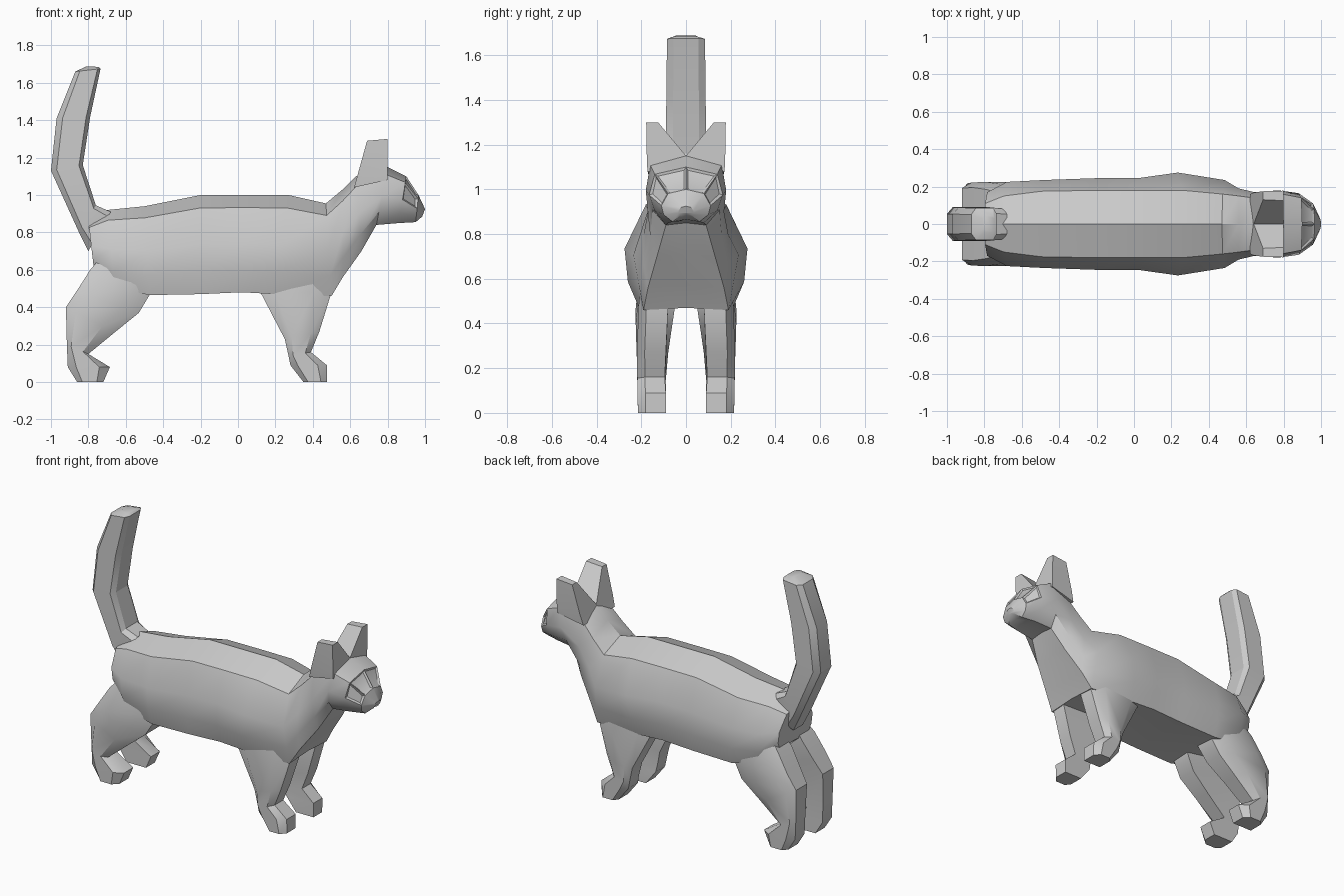
import bpy, bmesh
from mathutils import Vector

cube = bpy.data.objects.get("Cube")
if cube:
    bpy.data.objects.remove(cube, do_unlink=True)

fur = bpy.data.materials.new("grey fur")
fur.use_nodes = True
GREY = (0.6, 0.6, 0.6, 1)
fur.diffuse_color = GREY
fur.node_tree.nodes["Principled BSDF"].inputs["Base Color"].default_value = GREY


def loft(name, rings, mirror=False, angle=0.6, detail=None):
    """Skin a list of equal-sized point rings and cap both ends."""
    bm = bmesh.new()
    loops = [[bm.verts.new(p) for p in ring] for ring in rings]
    n = len(loops[0])
    for a, b in zip(loops, loops[1:]):
        for i in range(n):
            j = (i + 1) % n
            bm.faces.new((a[i], a[j], b[j], b[i]))
    bm.faces.new(loops[0])
    bm.faces.new(loops[-1])
    bmesh.ops.recalc_face_normals(bm, faces=bm.faces)
    if detail:
        detail(bm)
    mesh = bpy.data.meshes.new(name)
    bm.to_mesh(mesh)
    bm.free()
    mesh.materials.append(fur)
    obj = bpy.data.objects.new(name, mesh)
    bpy.context.collection.objects.link(obj)
    bpy.ops.object.select_all(action='DESELECT')
    obj.select_set(True)
    bpy.context.view_layer.objects.active = obj
    bpy.ops.object.shade_smooth_by_angle(angle=angle)
    if mirror:
        mod = obj.modifiers.new("mirror", 'MIRROR')
        mod.use_axis = (False, True, False)
        mod.use_clip = False
        mod.use_mirror_merge = False
    return obj


def body_ring(xt, zt, xb, zb, *widths):
    """Ring from top to bottom of the trunk; widths run from back crease to belly."""
    top, bottom = Vector((xt, 0, zt)), Vector((xb, 0, zb))
    half = [bottom.lerp(top, h) + Vector((0, w, 0))
            for h, w in zip((0.87, 0.5, 0.22, 0), widths)]
    other = [Vector((p.x, -p.y, p.z)) for p in reversed(half)]
    return [top] + half + [bottom + Vector((0, 0, 0.01))] + other


def sink_eyes(bm):
    """Shallow eye sockets on the upper face."""
    eyes = []
    for f in bm.faces:
        c = f.calc_center_median()
        if c.x > 0.9 and c.z > 0.97 and 0.05 < abs(c.y) and f.normal.x > 0.2:
            eyes.append(f)
    if eyes:
        bmesh.ops.inset_individual(bm, faces=eyes, thickness=0.015, depth=-0.008)


# Trunk, neck and head: top x, z, bottom x, z, then half widths
loft("body_and_head", [body_ring(*s) for s in (
    (-.80, .86, -.77, .60, .11, .17, .17, .14),
    (-.70, .92, -.66, .50, .15, .225, .225, .19),
    (-.50, .94, -.47, .465, .175, .235, .235, .21),
    (-.20, 1.0, -.20, .47, .18, .245, .24, .21),
    (.02, 1.0, .02, .48, .18, .245, .24, .21),
    (.27, 1.0, .20, .47, .18, .275, .26, .21),
    (.47, .955, .50, .46, .16, .235, .21, .19),
    (.56, 1.03, .56, .56, .15, .19, .19, .17),
    (.63, 1.10, .66, .70, .14, .17, .16, .13),
    (.80, 1.15, .74, .84, .16, .18, .15, .09),
    (.90, 1.10, .86, .85, .14, .165, .14, .08),
    (.965, 1.0, .95, .855, .08, .11, .10, .06),
    (1.0, .925, .985, .885, .02, .035, .035, .025),
)], detail=sink_eyes)


def leg_ring(rear, front, inner, outer):
    """Hexagonal slice of a leg with bevelled outer corners."""
    r, f = Vector((rear[0], 0, rear[1])), Vector((front[0], 0, front[1]))
    spots = ((0, inner), (0, outer - .035), (.25, outer),
             (.8, outer), (1, outer - .03), (1, inner))
    return [f.lerp(r, t) + Vector((0, y, 0)) for t, y in spots]


# Legs, each a stack of rear and front points with inner and outer y
loft("front_legs", [leg_ring(*s) for s in (
    ((.15, .60), (.47, .60), .10, .20),
    ((.12, .48), (.50, .48), .08, .212),
    ((.25, .23), (.435, .27), .09, .22),
    ((.27, .14), (.39, .16), .095, .218),
    ((.28, .09), (.475, .09), .09, .217),
    ((.35, 0), (.475, 0), .09, .215),
)], mirror=True)

loft("back_legs", [leg_ring(*s) for s in (
    ((-.74, .66), (-.45, .56), .06, .20),
    ((-.79, .60), (-.47, .47), .05, .215),
    ((-.86, .49), (-.53, .37), .065, .225),
    ((-.92, .40), (-.66, .265), .08, .222),
    ((-.915, .20), (-.80, .15), .09, .217),
    ((-.91, .08), (-.685, .08), .09, .217),
    ((-.86, 0), (-.72, 0), .09, .215),
)], mirror=True)


def tail_ring(rear, front, w):
    """Octagonal slice of the tail."""
    r, f = Vector((rear[0], 0, rear[1])), Vector((front[0], 0, front[1]))
    half = ((0, .6), (.18, 1), (.88, 1), (1, .65))
    spots = half + tuple((t, -y) for t, y in reversed(half))
    return [r.lerp(f, t) + Vector((0, y * w, 0)) for t, y in spots]


# Upright tail
loft("tail", [tail_ring(*s) for s in (
    ((-.80, .70), (-.68, .91), .08),
    ((-.85, .80), (-.76, .945), .09),
    ((-1.0, 1.13), (-.83, 1.16), .09),
    ((-.97, 1.41), (-.79, 1.42), .088),
    ((-.87, 1.66), (-.735, 1.675), .085),
    ((-.81, 1.688), (-.745, 1.685), .045),
)], angle=0.45)

# Ears: broad wedge narrowing to a short upper edge
loft("ears", [
    [(.62, .0, 1.04), (.62, .16, 1.04), (.80, .172, 1.08), (.80, .0, 1.08)],
    [(.64, .0, 1.11), (.64, .168, 1.11), (.80, .175, 1.12), (.80, .0, 1.15)],
    [(.69, .13, 1.29), (.69, .175, 1.29), (.80, .178, 1.30), (.80, .125, 1.30)],
], mirror=True, angle=0.4)
